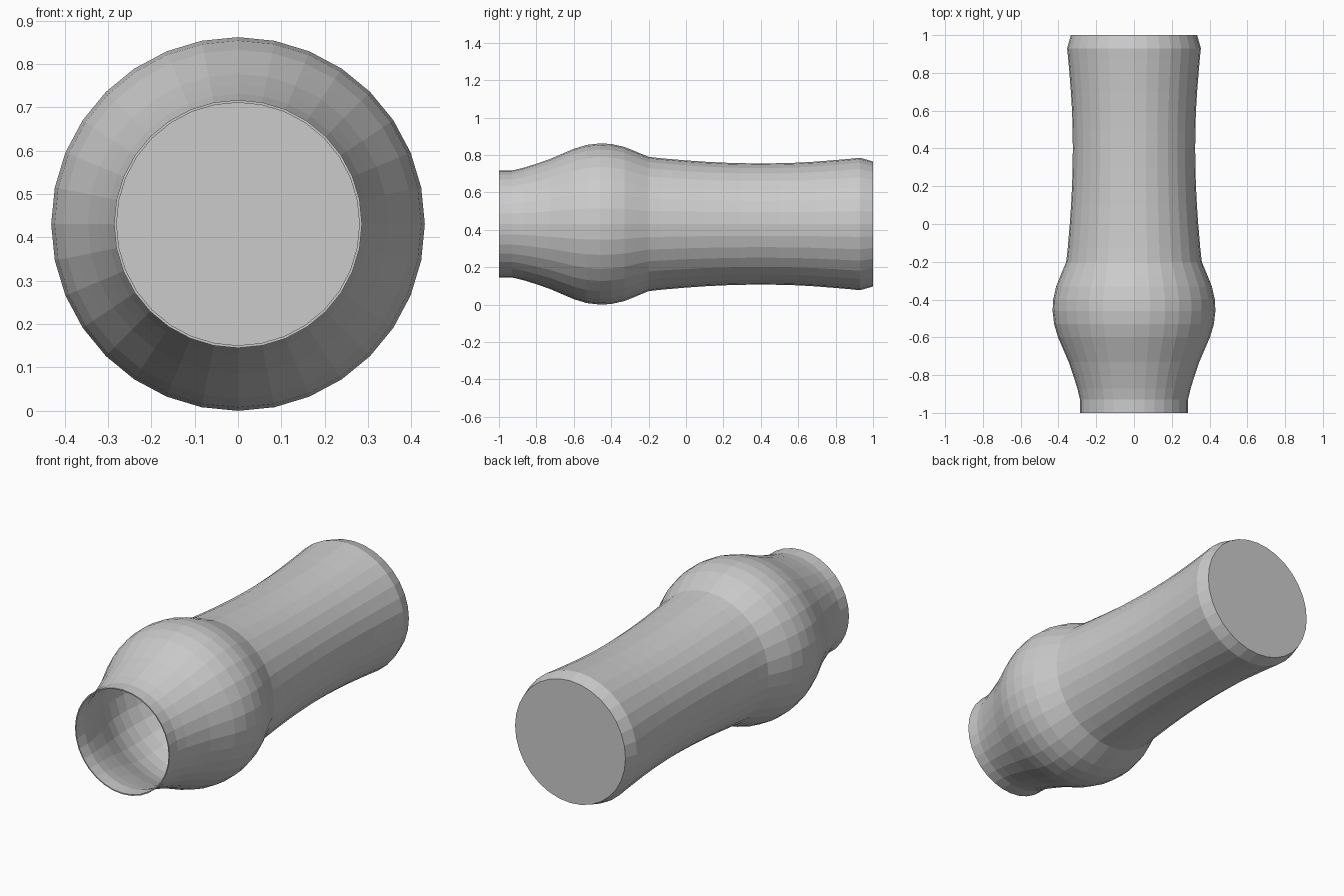
import bpy, bmesh
from math import sin, cos, tau

if "Cube" in bpy.data.objects:
    bpy.data.objects.remove(bpy.data.objects["Cube"])

SIDES = 32
AXIS_Z = 0.431
WALL = 0.006

# Outer profile as (y, radius), open mouth to closed base
outer = [(-1, .286), (-.93, .286), (-.87, .300), (-.8, .322), (-.73, .346),
         (-.66, .376), (-.6, .402), (-.53, .423), (-.46, .431), (-.4, .428),
         (-.33, .412), (-.27, .388), (-.2, .359), (-.13, .351), (-.07, .346),
         (0, .340), (.1, .333), (.2, .328), (.3, .325), (.4, .324), (.5, .325),
         (.6, .328), (.7, .334), (.8, .342), (.87, .348), (.93, .354), (1, .334)]

# Thin inner wall follows the outer profile back from the base to the mouth
inner = [(min(y, 1 - WALL), r - WALL) for y, r in outer]
profile = outer[::-1] + inner

bm = bmesh.new()
rings = [[bm.verts.new((r * sin(tau * i / SIDES), y, AXIS_Z + r * cos(tau * i / SIDES)))
          for i in range(SIDES)] for y, r in profile]
for a, b in zip(rings, rings[1:]):
    for i in range(SIDES):
        j = (i + 1) % SIDES
        bm.faces.new((a[i], a[j], b[j], b[i]))

# Base disc and inside floor
bm.faces.new(rings[0])
bm.faces.new(rings[-1])
bmesh.ops.recalc_face_normals(bm, faces=bm.faces)

mesh = bpy.data.meshes.new("hollow_vessel")
bm.to_mesh(mesh)
bm.free()
vessel = bpy.data.objects.new("hollow_vessel", mesh)
bpy.context.collection.objects.link(vessel)
